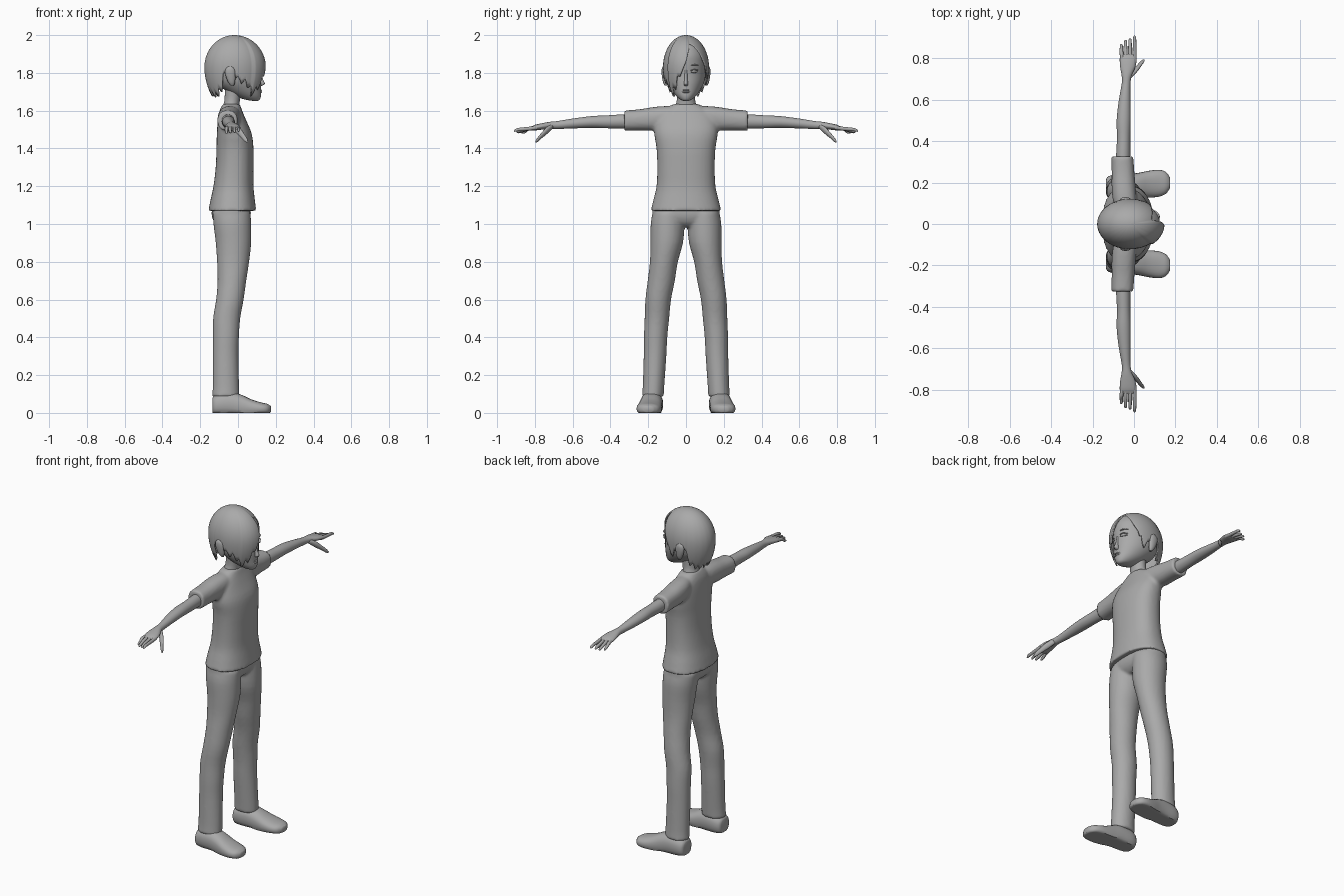
import bpy, bmesh, math

grey = bpy.data.materials.new("plain grey")
grey.diffuse_color = (0.4, 0.4, 0.4, 1)
ORDER = {'x': (0, 1, 2), 'y': (1, 0, 2), 'z': (2, 0, 1)}


def spline(rows, steps):
    """Smooth in-between rings through the given rings."""
    out = []
    for i in range(len(rows) - 1):
        p0, p1, p2, p3 = (rows[max(0, min(len(rows) - 1, i + k))] for k in (-1, 0, 1, 2))
        for s in range(steps):
            t = s / steps
            out.append([0.5 * (2 * b + (c - a) * t + (2 * a - 5 * b + 4 * c - d) * t * t
                               + (3 * b - a - 3 * c + d) * t ** 3)
                        for a, b, c, d in zip(p0, p1, p2, p3)])
    return out + [list(rows[-1])]


def loft(bm, axis, rings, n=24, power=2.0, side=1, floor=None, steps=3):
    """Rings are (position on axis, centre a, centre b, radius a, radius b)."""
    i, j, k = ORDER[axis]
    prev, loops = None, []
    for t, a, b, ra, rb in spline(rings, steps):
        loop = []
        for q in range(n):
            w = 2 * math.pi * q / n
            c, s = math.cos(w), math.sin(w)
            co = [0, 0, 0]
            co[i] = t
            co[j] = a + ra * math.copysign(abs(c) ** (2 / power), c)
            co[k] = b + rb * math.copysign(abs(s) ** (2 / power), s)
            co[1] *= side
            if floor is not None:
                co[2] = max(co[2], floor)
            loop.append(bm.verts.new(co))
        loops.append(loop)
    for p, l in zip(loops, loops[1:]):
        for q in range(n):
            bm.faces.new((p[q], p[(q + 1) % n], l[(q + 1) % n], l[q]))
    bm.faces.new(loops[0])
    bm.faces.new(loops[-1])


def finish(bm, name, voxel=None, angle=50):
    bmesh.ops.recalc_face_normals(bm, faces=bm.faces)
    me = bpy.data.meshes.new(name)
    bm.to_mesh(me)
    bm.free()
    me.materials.append(grey)
    ob = bpy.data.objects.new(name, me)
    bpy.context.collection.objects.link(ob)
    bpy.ops.object.select_all(action='DESELECT')
    ob.select_set(True)
    bpy.context.view_layer.objects.active = ob
    if voxel:
        m = ob.modifiers.new("blend", 'REMESH')
        m.mode, m.voxel_size, m.use_smooth_shade = 'VOXEL', voxel, True
        m = ob.modifiers.new("soften", 'SMOOTH')
        m.factor, m.iterations = 0.5, 4
    else:
        bpy.ops.object.shade_smooth_by_angle(angle=math.radians(angle))
    return ob


# shirt: torso with both sleeves blended in
bm = bmesh.new()
loft(bm, 'z', [(1.07, -.03, 0, .127, .187), (1.13, -.028, 0, .117, .172), (1.2, -.024, 0, .106, .156),
               (1.3, -.018, 0, .1, .152), (1.4, -.016, 0, .098, .156), (1.48, -.02, 0, .092, .168),
               (1.55, -.032, 0, .075, .16), (1.6, -.038, 0, .06, .125), (1.635, -.035, 0, .045, .065)],
     n=40, power=2.3)
for s in (1, -1):
    loft(bm, 'y', [(.05, -.036, 1.57, .05, .055), (.12, -.045, 1.562, .058, .062),
                   (.18, -.05, 1.556, .058, .062), (.25, -.053, 1.551, .055, .056),
                   (.327, -.056, 1.547, .053, .054)], n=28, power=2.3, side=s)
finish(bm, "shirt", voxel=.009)

# trousers: hips with both legs blended in
bm = bmesh.new()
loft(bm, 'z', [(.985, -.03, 0, .06, .09), (1.01, -.035, 0, .09, .16),
               (1.05, -.036, 0, .104, .178), (1.09, -.035, 0, .1, .174)], n=40, power=2.4)
for s in (1, -1):
    loft(bm, 'z', [(.085, -.065, .176, .072, .058), (.14, -.064, .172, .07, .057),
                   (.3, -.066, .164, .068, .06), (.4, -.064, .161, .069, .062),
                   (.5, -.06, .154, .072, .065), (.6, -.043, .147, .073, .068),
                   (.7, -.032, .131, .076, .072), (.8, -.026, .117, .085, .074),
                   (.9, -.024, .102, .094, .086), (1.0, -.03, .097, .1, .09),
                   (1.06, -.034, .092, .1, .085)], n=32, side=s)
finish(bm, "trousers", voxel=.009)

for s, label in ((1, "left"), (-1, "right")):
    # shoe with a flat sole
    bm = bmesh.new()
    loft(bm, 'x', [(-.135, .18, .04, .035, .038), (-.125, .18, .04, .05, .05), (-.09, .18, .045, .059, .06),
                   (-.03, .182, .045, .06, .064), (.02, .186, .035, .061, .06), (.07, .192, .026, .065, .046),
                   (.12, .197, .022, .065, .034), (.155, .199, .02, .052, .028), (.174, .199, .02, .025, .016)],
         side=s, floor=0, power=2.4)
    finish(bm, label + "_shoe")

    # arm, palm, fingers and thumb
    bm = bmesh.new()
    loft(bm, 'y', [(.27, -.053, 1.543, .034, .038), (.34, -.052, 1.543, .034, .037),
                   (.42, -.05, 1.541, .032, .034), (.5, -.05, 1.54, .034, .031),
                   (.6, -.045, 1.532, .028, .026), (.68, -.038, 1.524, .021, .021),
                   (.72, -.035, 1.522, .025, .019), (.76, -.03, 1.517, .037, .017),
                   (.8, -.028, 1.51, .041, .015), (.822, -.028, 1.505, .036, .009)], side=s)
    for x, tip, z in ((.003, .91, 1.492), (-.019, .897, 1.486), (-.041, .89, 1.484), (-.061, .87, 1.482)):
        loft(bm, 'y', [(.79, x * .9, 1.51, .0095, .011), (.83, x, 1.505, .0095, .0105),
                       (tip - .02, x, z + .008, .008, .009), (tip - .004, x, z + .002, .006, .006),
                       (tip, x, z, .002, .002)], n=10, side=s)
    loft(bm, 'y', [(.705, -.025, 1.518, .01, .012), (.735, 0, 1.496, .015, .019),
                   (.765, .024, 1.468, .012, .015), (.785, .04, 1.447, .01, .012),
                   (.796, .048, 1.437, .004, .005)], n=12, side=s)
    finish(bm, label + "_arm")

    # ear
    bm = bmesh.new()
    loft(bm, 'z', [(1.732, -.03, .106, .008, .006), (1.75, -.034, .11, .018, .012),
                   (1.79, -.04, .116, .027, .013), (1.82, -.042, .118, .024, .011),
                   (1.835, -.042, .116, .01, .006)], n=14, side=s)
    finish(bm, label + "_ear")

    # eye, lid and brow following the face
    for name, y, z, x, ry, rz in (("eye", .044, 1.807, .112, .018, .008), ("lid", .045, 1.816, .113, .02, .003),
                                  ("brow", .046, 1.842, .112, .02, .003)):
        bm = bmesh.new()
        loft(bm, 'y', [(y - ry, x + .007, z - .002, .003, .001), (y - ry * .5, x + .006, z, .006, rz * .8),
                       (y, x + .003, z + .001, .006, rz), (y + ry * .5, x - .004, z, .006, rz * .8),
                       (y + ry, x - .013, z - .001, .003, .001)], n=12, side=s)
        finish(bm, label + "_" + name)

# neck
bm = bmesh.new()
loft(bm, 'z', [(1.58, -.04, 0, .046, .066), (1.625, -.036, 0, .043, .056), (1.66, -.03, 0, .041, .048),
               (1.72, -.024, 0, .046, .05)])
finish(bm, "neck")

# head with chin and jaw
bm = bmesh.new()
loft(bm, 'z', [(1.652, .092, 0, .014, .014), (1.66, .074, 0, .042, .032), (1.68, .052, 0, .07, .054),
               (1.71, .026, 0, .096, .076), (1.75, .002, 0, .12, .096), (1.8, -.012, 0, .132, .106),
               (1.85, -.02, 0, .145, .111), (1.9, -.02, 0, .142, .106), (1.95, -.02, 0, .108, .081),
               (1.98, -.02, 0, .05, .04)], n=36, steps=4)
finish(bm, "head", angle=80)

# nose and lips
bm = bmesh.new()
loft(bm, 'z', [(1.73, .115, 0, .008, .006), (1.737, .12, 0, .017, .012), (1.746, .122, 0, .02, .011),
               (1.77, .118, 0, .013, .008), (1.81, .114, 0, .01, .007), (1.83, .114, 0, .006, .005)], n=14)
finish(bm, "nose")
bm = bmesh.new()
for z, r in ((1.708, .004), (1.699, .005)):
    loft(bm, 'y', [(-.024, .113, z, .003, .001), (-.01, .12, z, .006, r), (0, .121, z, .006, r * .9),
                   (.01, .12, z, .006, r), (.024, .113, z, .003, .001)], n=10)
finish(bm, "lips")

# hair: a cap whose lower edge depends on direction, with ragged tips and a side-swept fringe
EDGE = [(-180, 1.68), (-140, 1.665), (-118, 1.70), (-108, 1.81), (-92, 1.81), (-85, 1.75), (-62, 1.73),
        (-45, 1.675), (-30, 1.71), (-15, 1.78), (0, 1.86), (12, 1.955), (25, 1.945), (40, 1.91), (60, 1.83),
        (72, 1.73), (85, 1.75), (92, 1.81), (108, 1.81), (118, 1.70), (140, 1.665), (180, 1.68)]


def edge_height(deg):
    for (a, za), (b, zb) in zip(EDGE, EDGE[1:]):
        if a <= deg <= b:
            return za + (zb - za) * (deg - a) / (b - a)


bm = bmesh.new()
cols, rows, grid = 96, 16, []
for c in range(cols):
    deg = -180 + 360 * c / cols
    w = math.radians(deg)
    low = edge_height(deg)
    if low < 1.77:
        low += (0, .012, .035, .02)[c % 4]
    lift = 1.06 if -50 < deg < 11 else 1.0
    col = []
    for r in range(rows + 1):
        z = 2.0 - (2.0 - low) * (1 - math.cos(r / rows * math.pi / 2)) if low < 1.9 else 2.0 - (2.0 - low) * (r / rows) ** 2
        d = (z - 1.83) / .17
        f = math.sqrt(max(0, 1 - d * d)) if d > 0 else 1 - .3 * d * d
        k = 1 + (lift - 1) * min(1, r / 5)
        col.append(bm.verts.new((-.02 + .158 * f * k * math.cos(w), .122 * f * k * math.sin(w), z)))
    grid.append(col)
for c in range(cols):
    p, q = grid[c], grid[(c + 1) % cols]
    for r in range(rows):
        bm.faces.new((p[r], p[r + 1], q[r + 1], q[r]))
bmesh.ops.remove_doubles(bm, verts=bm.verts, dist=1e-5)
hair = finish(bm, "hair")
m = hair.modifiers.new("thickness", 'SOLIDIFY')
m.thickness, m.offset = .008, -1
